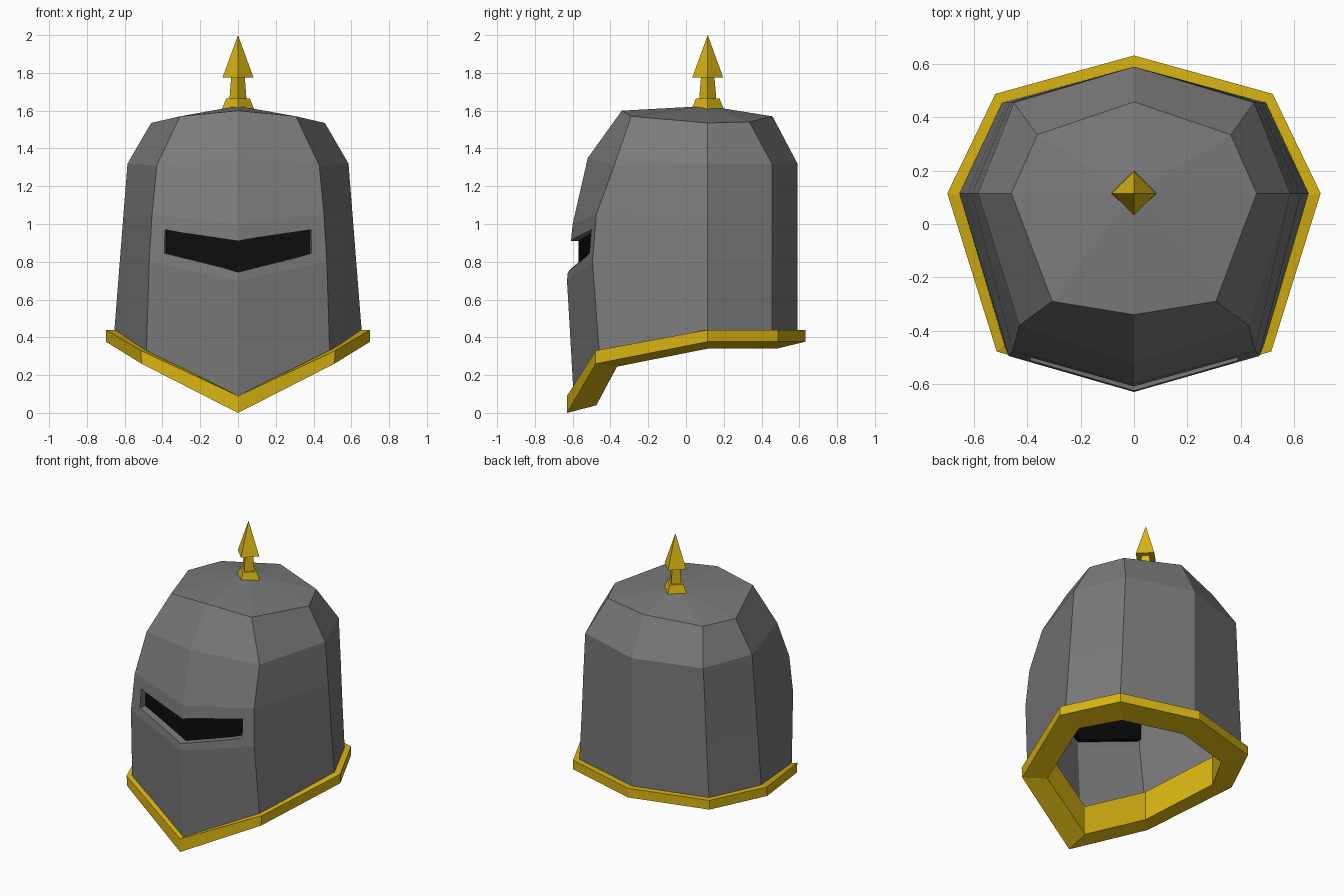
import bpy, bmesh, math

cube = bpy.data.objects.get("Cube")
if cube:
    bpy.data.objects.remove(cube, do_unlink=True)


def material(name, rgb):
    mat = bpy.data.materials.new(name)
    mat.use_nodes = True
    color = (*rgb, 1)
    mat.diffuse_color = color
    mat.node_tree.nodes["Principled BSDF"].inputs["Base Color"].default_value = color
    return mat


steel = material("steel grey", (0.195, 0.195, 0.195))
gold = material("gold", (0.70, 0.46, 0.006))
black = material("visor black", (0.004, 0.004, 0.004))


def mirrored_ring(half):
    """Full loop from front-to-back points on one side."""
    return half + [(-x, y, z) for x, y, z in reversed(half[1:-1])]


def loft(name, rings, mat, closed=False, cap_start=False, cap_end=False, tip=None):
    """Bridge equal-sized loops, with optional caps, tip or closing loop."""
    bm = bmesh.new()
    loops = [[bm.verts.new(p) for p in ring] for ring in rings]
    n = len(loops[0])
    pairs = list(zip(loops, loops[1:]))
    if closed:
        pairs.append((loops[-1], loops[0]))
    for a, b in pairs:
        for i in range(n):
            j = (i + 1) % n
            bm.faces.new((a[i], a[j], b[j], b[i]))
    if cap_start:
        bm.faces.new(loops[0][::-1])
    if cap_end:
        bm.faces.new(loops[-1])
    if tip:
        t = bm.verts.new(tip)
        for i in range(n):
            bm.faces.new((loops[-1][i], loops[-1][(i + 1) % n], t))
    bmesh.ops.recalc_face_normals(bm, faces=bm.faces)
    mesh = bpy.data.meshes.new(name)
    bm.to_mesh(mesh)
    bm.free()
    mesh.materials.append(mat)
    obj = bpy.data.objects.new(name, mesh)
    bpy.context.collection.objects.link(obj)
    return obj


AXIS = 0.115  # y of the crown centre

# Helmet shell: each row is front, front corner, side, back corner, back
rows = [
    [(0, -.595, .09), (.485, -.46, .33), (.655, AXIS, .43), (.495, .455, .43), (0, .59, .43)],
    [(0, -.63, .70), (.47, -.495, .80), (.626, AXIS, .80), (.475, .455, .80), (0, .59, .80)],
    [(0, -.60, 1.0), (.455, -.475, 1.05), (.608, AXIS, 1.03), (.465, .455, 1.03), (0, .59, 1.03)],
    [(0, -.52, 1.35), (.43, -.38, 1.31), (.585, AXIS, 1.32), (.45, .455, 1.32), (0, .59, 1.32)],
    [(0, -.34, 1.6), (.307, -.29, 1.57), (.46, AXIS, 1.535), (.363, .335, 1.54), (0, .458, 1.57)],
]
shell = loft("helmet_shell", [mirrored_ring(r) for r in rows], steel, tip=(0, AXIS, 1.625))


# Chevron block that follows the pointed face of the visor
def chevron(name, mat, near, far, near_x, far_x, grow=0.0):
    rings = []
    for depth, w in ((near, near_x), (far, far_x)):
        top = [(-w, .97), (0, .91), (w, .97)]
        bottom = [(w, .845), (0, .745), (-w, .845)]
        outline = [(x, z + grow) for x, z in top] + [(x, z - grow) for x, z in bottom]
        rings.append([(x, -.62 + .27 * abs(x) + depth, z) for x, z in outline])
    return loft(name, rings, mat, cap_start=True, cap_end=True)


# Eye slit cut through the wall, with a dark panel set inside it
cutter = chevron("slit_cutter", steel, -.1, .3, .41, .33)
cutter.hide_render = True
solid = shell.modifiers.new("wall", "SOLIDIFY")
solid.thickness = .08
solid.offset = -1
solid.use_even_offset = True
cut = shell.modifiers.new("slit", "BOOLEAN")
cut.operation = "DIFFERENCE"
cut.solver = "EXACT"
cut.object = cutter
bpy.context.view_layer.objects.active = shell
for name in ("wall", "slit"):
    bpy.ops.object.modifier_apply(modifier=name)
bpy.data.objects.remove(cutter, do_unlink=True)
chevron("visor_panel", black, .05, .12, .39, .39, grow=.01)

# Gold rim wrapped around the lower edge
outer = [(0, -.63, .09), (.515, -.478, .33), (.70, AXIS, .44), (.52, .488, .44), (0, .632, .44)]
lower = [(0, -.63, 0), (.51, -.478, .26), (.70, AXIS, .377), (.52, .488, .377), (0, .632, .377)]
inner = [(0, -.475, .04), (.40, -.365, .245), (.545, AXIS, .34), (.405, .365, .34), (0, .48, .34)]
lip = [(x, y, z + .2) for x, y, z in inner]
lip_back = [(x * 1.05, y * 1.05, z) for x, y, z in lip]
ledge = [(x * .92, y * .92, z) for x, y, z in outer]
loft("gold_rim", [mirrored_ring(r) for r in (outer, lower, inner, lip, lip_back, ledge)],
     gold, closed=True)

# Four-sided spike finial on the crown
profile = [(.087, 1.605), (.062, 1.665), (.045, 1.665), (.036, 1.775), (.082, 1.775)]
spike = [[(r * math.cos(a * math.pi / 2), AXIS + r * math.sin(a * math.pi / 2), z)
          for a in range(4)] for r, z in profile]
loft("crown_spike", spike, gold, cap_start=True, tip=(0, AXIS, 2.0))
